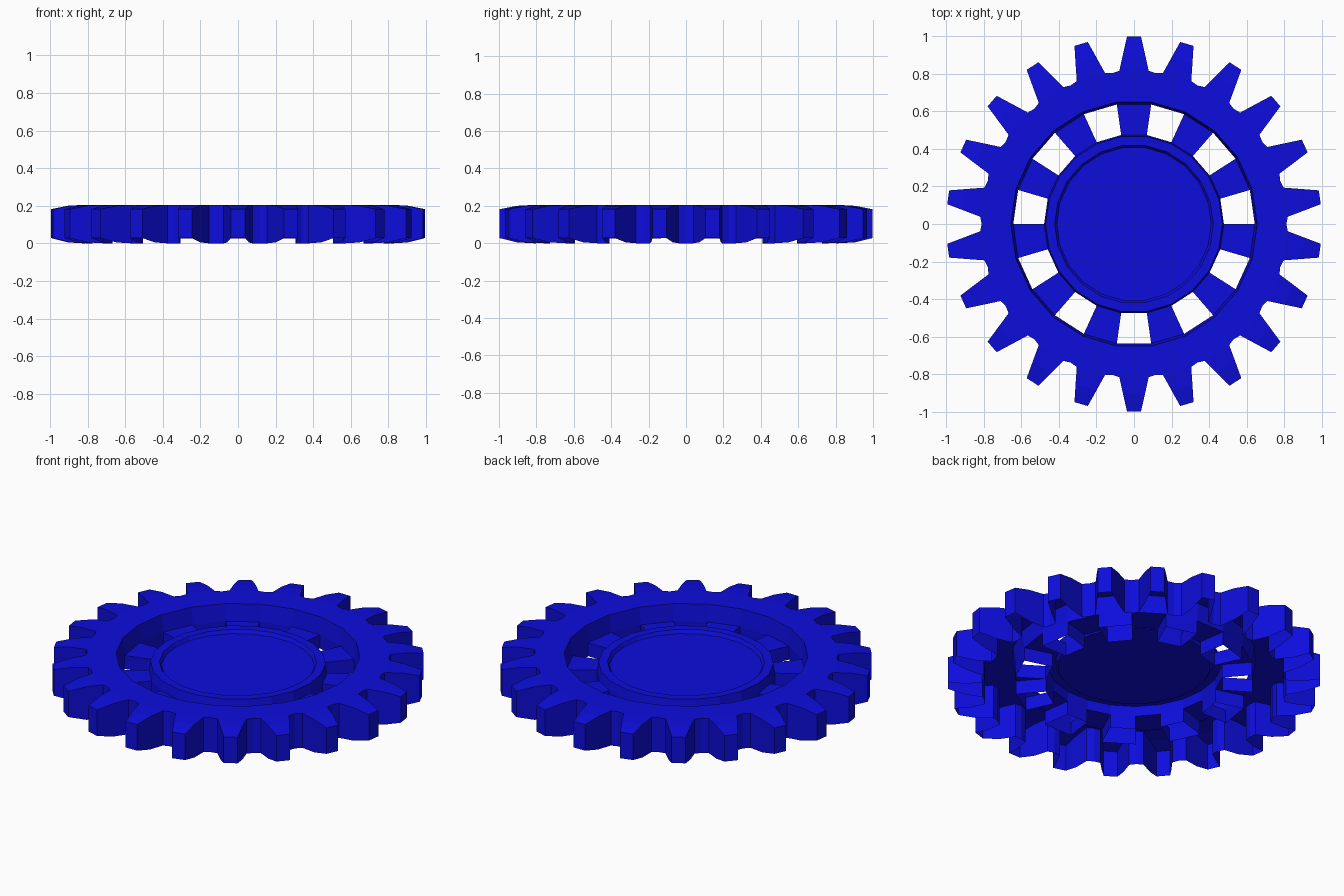
import bpy, bmesh
from math import sin, cos, pi
from mathutils import Vector

cube = bpy.data.objects.get("Cube")
if cube:
    bpy.data.objects.remove(cube, do_unlink=True)

TEETH = 22
HALF = pi / TEETH
TOP, SPOKE_Z, WALL_END = 0.205, 0.105, 0.025

blue = bpy.data.materials.new("deep_blue")
blue.use_nodes = True
colour = (0.004, 0.004, 0.72, 1)
blue.diffuse_color = colour
blue.node_tree.nodes["Principled BSDF"].inputs["Base Color"].default_value = colour

bm = bmesh.new()


def polar(r, a, z):
    return Vector((r * cos(a), r * sin(a), z))


def face(*points):
    return bm.faces.new([bm.verts.new(p) for p in points])


def strip(upper, lower):
    """Quads between two matching rows of points."""
    for i in range(len(upper) - 1):
        face(upper[i], upper[i + 1], lower[i + 1], lower[i])


# Tooth stations: radius, half width, top height, bottom height
stations = [(0.815, 0.078, TOP, 0), (0.905, 0.058, 0.2, 0.005), (0.998, 0.037, 0.182, 0.028)]
# Stepped profiles: radius, height
rim_wall = [(0.655, TOP), (0.642, SPOKE_Z)]
hub_wall = [(0.478, SPOKE_Z), (0.47, 0.16), (0.422, 0.16), (0.41, 0.14)]

for k in range(TEETH):
    mid = pi / 2 + 2 * HALF * k
    a, b = mid - HALF, mid + HALF
    along, across = polar(1, mid, 0), polar(1, mid + pi / 2, 0)

    def tooth_point(i, side, bottom=False):
        r, w, zt, zb = stations[i]
        return along * r + across * w * side + Vector((0, 0, zb if bottom else zt))

    # Tooth top and outer wall, left open underneath
    right = [tooth_point(i, -1) for i in range(3)]
    left = [tooth_point(i, 1) for i in range(3)]
    strip(right, left)
    upper = [polar(0.81, a, TOP)] + right + left[::-1] + [polar(0.81, b, TOP)]
    lower = ([polar(0.81, a, 0)] + [tooth_point(i, -1, True) for i in range(3)]
             + [tooth_point(i, 1, True) for i in (2, 1, 0)] + [polar(0.81, b, 0)])
    strip(upper, lower)

    # Flat rim top
    face(polar(0.655, a, TOP), upper[0], right[0], left[0], upper[-1], polar(0.655, b, TOP))

    # Rim inner wall and raised hub ring
    for profile in (rim_wall, hub_wall):
        strip([polar(r, a, z) for r, z in profile], [polar(r, b, z) for r, z in profile])

    r_out, r_in = rim_wall[-1][0], hub_wall[0][0]
    if k % 2 == 0:
        # Spoke with hanging sides
        face(polar(r_in, a, SPOKE_Z), polar(r_out, a, SPOKE_Z),
             polar(r_out, b, SPOKE_Z), polar(r_in, b, SPOKE_Z))
        for e in (a, b):
            strip([polar(r_in, e, SPOKE_Z), polar(r_out, e, SPOKE_Z)],
                  [polar(r_in, e, WALL_END), polar(r_out, e, WALL_END)])
    else:
        # Skirts around the opening between spokes
        for r in (r_in, r_out):
            strip([polar(r, a, SPOKE_Z), polar(r, b, SPOKE_Z)],
                  [polar(r, a, WALL_END), polar(r, b, WALL_END)])

# Sunken hub disc
disc_r, disc_z = hub_wall[-1]
disc = face(*[polar(disc_r, pi / 2 + HALF * (2 * k - 1), disc_z) for k in range(TEETH)])

bmesh.ops.remove_doubles(bm, verts=bm.verts[:], dist=0.0005)
bmesh.ops.recalc_face_normals(bm, faces=bm.faces[:])
bm.normal_update()
centre = min(bm.faces, key=lambda f: f.calc_center_median().xy.length)
if centre.normal.z < 0:
    bmesh.ops.reverse_faces(bm, faces=bm.faces[:])

mesh = bpy.data.meshes.new("gear_wheel")
bm.to_mesh(mesh)
bm.free()
mesh.materials.append(blue)
gear = bpy.data.objects.new("gear_wheel", mesh)
bpy.context.collection.objects.link(gear)
